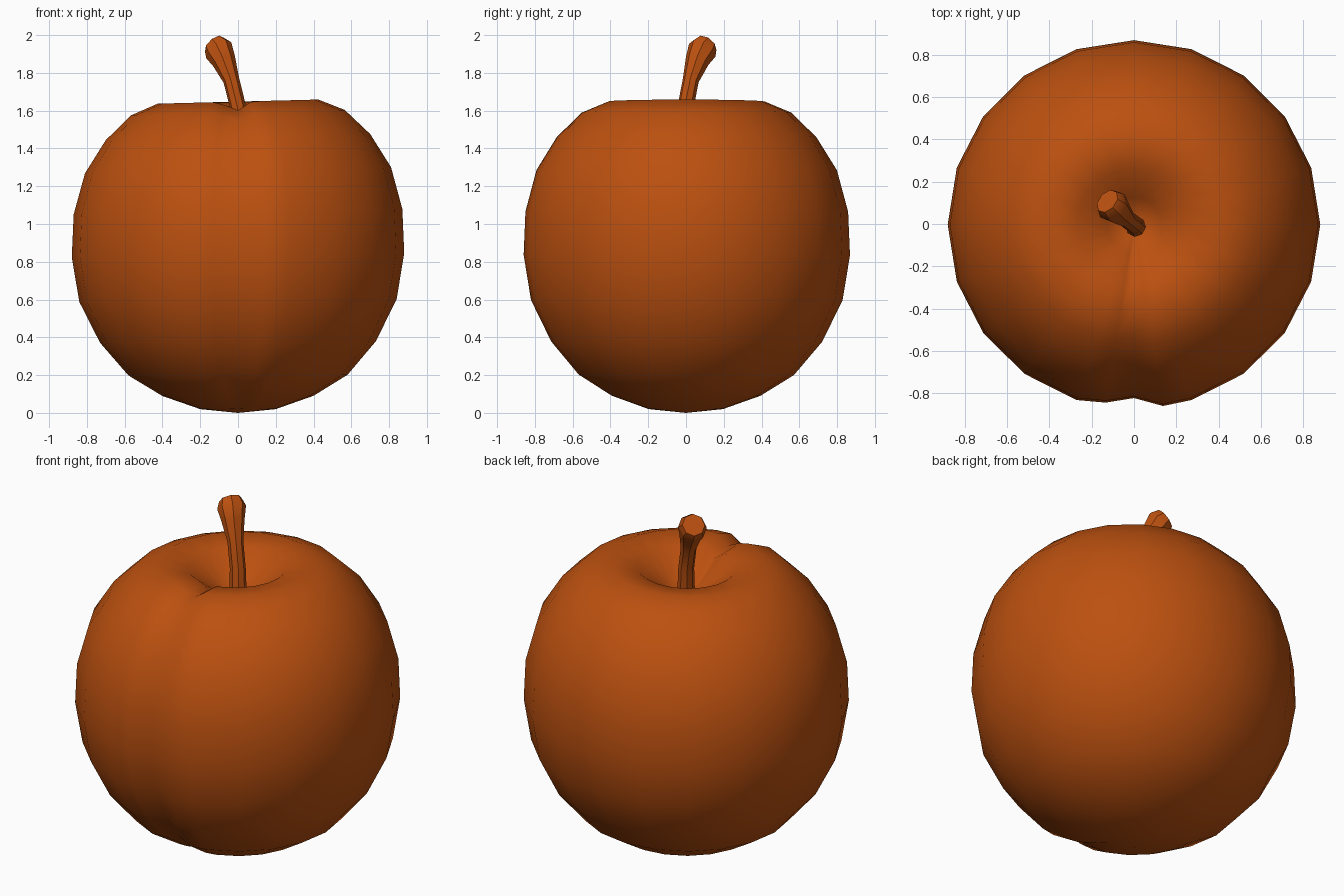
import bpy, bmesh, math
from mathutils import Vector

if "Cube" in bpy.data.objects:
    bpy.data.objects.remove(bpy.data.objects["Cube"])

skin = bpy.data.materials.new("burnt_orange")
skin.diffuse_color = (0.50, 0.081, 0.005, 1)
skin.use_nodes = True
skin.node_tree.nodes["Principled BSDF"].inputs["Base Color"].default_value = skin.diffuse_color


def finish(name, bm, angle):
    bmesh.ops.recalc_face_normals(bm, faces=bm.faces)
    me = bpy.data.meshes.new(name)
    bm.to_mesh(me)
    bm.free()
    me.materials.append(skin)
    ob = bpy.data.objects.new(name, me)
    bpy.context.collection.objects.link(ob)
    bpy.ops.object.select_all(action='DESELECT')
    ob.select_set(True)
    bpy.context.view_layer.objects.active = ob
    bpy.ops.object.shade_smooth_by_angle(angle=math.radians(angle))
    return ob


def skin_rings(bm, rings):
    n = len(rings[0])
    for a, b in zip(rings, rings[1:]):
        for i in range(n):
            j = (i + 1) % n
            bm.faces.new((a[i], a[j], b[j], b[i]))


def fan(bm, ring, tip):
    for i in range(len(ring)):
        bm.faces.new((ring[i], ring[(i + 1) % len(ring)], tip))


# Fruit body: revolved profile with a crease down the front
profile = [(0.20, 0.02), (0.40, 0.09), (0.58, 0.20), (0.73, 0.375), (0.84, 0.595),
           (0.88, 0.835), (0.87, 1.065), (0.81, 1.285), (0.70, 1.46), (0.565, 1.59),
           (0.425, 1.648), (0.27, 1.625), (0.13, 1.51)]
angles = sorted([18 * i for i in range(20)] + [261, 279])
centre = Vector((0, 0, 0.85))
crease = {261: 0.02, 270: 0.052, 279: 0.004}

bm = bmesh.new()
rings = []
for r, z in profile:
    fade = min(1, z / 0.25) * min(1, r / 0.27)
    ring = []
    for a in angles:
        t = math.radians(a)
        p = Vector((r * math.cos(t), r * math.sin(t) * 0.99 - 0.003, z))
        p += (centre - p).normalized() * crease.get(a, 0) * fade
        p.z += 0.025 * p.x * z / 1.6          # slight lean of the crown
        ring.append(bm.verts.new(p))
    rings.append(ring)
skin_rings(bm, rings)
fan(bm, rings[0], bm.verts.new((0, 0, 0.0)))
fan(bm, rings[-1], bm.verts.new((0, 0, 1.43)))
finish("fruit_body", bm, 80)

# Stem: bent tube that swells to a slanted, flat cut end
path = [((0.01, -0.015, 1.40), 0.050, (0, 0, 1)),
        ((0.00, -0.002, 1.62), 0.043, (-0.10, 0.08, 1)),
        ((-0.035, 0.025, 1.76), 0.043, (-0.30, 0.25, 1)),
        ((-0.075, 0.060, 1.865), 0.064, (-0.42, 0.36, 0.85)),
        ((-0.102, 0.086, 1.920), 0.079, (-0.52, 0.45, 0.72)),
        ((-0.126, 0.108, 1.950), 0.062, (-0.58, 0.50, 0.64))]
bm = bmesh.new()
rings = []
for c, r, d in path:
    n = Vector(d).normalized()
    u = Vector((0.77, 0.64, 0))
    u = (u - n * u.dot(n)).normalized()
    v = n.cross(u)
    rings.append([bm.verts.new(Vector(c) + r * (u * math.cos(k * math.pi / 4) + v * math.sin(k * math.pi / 4)))
                  for k in range(8)])
skin_rings(bm, rings)
bm.faces.new(rings[-1])
bm.faces.new(rings[0])
finish("stem", bm, 40)
